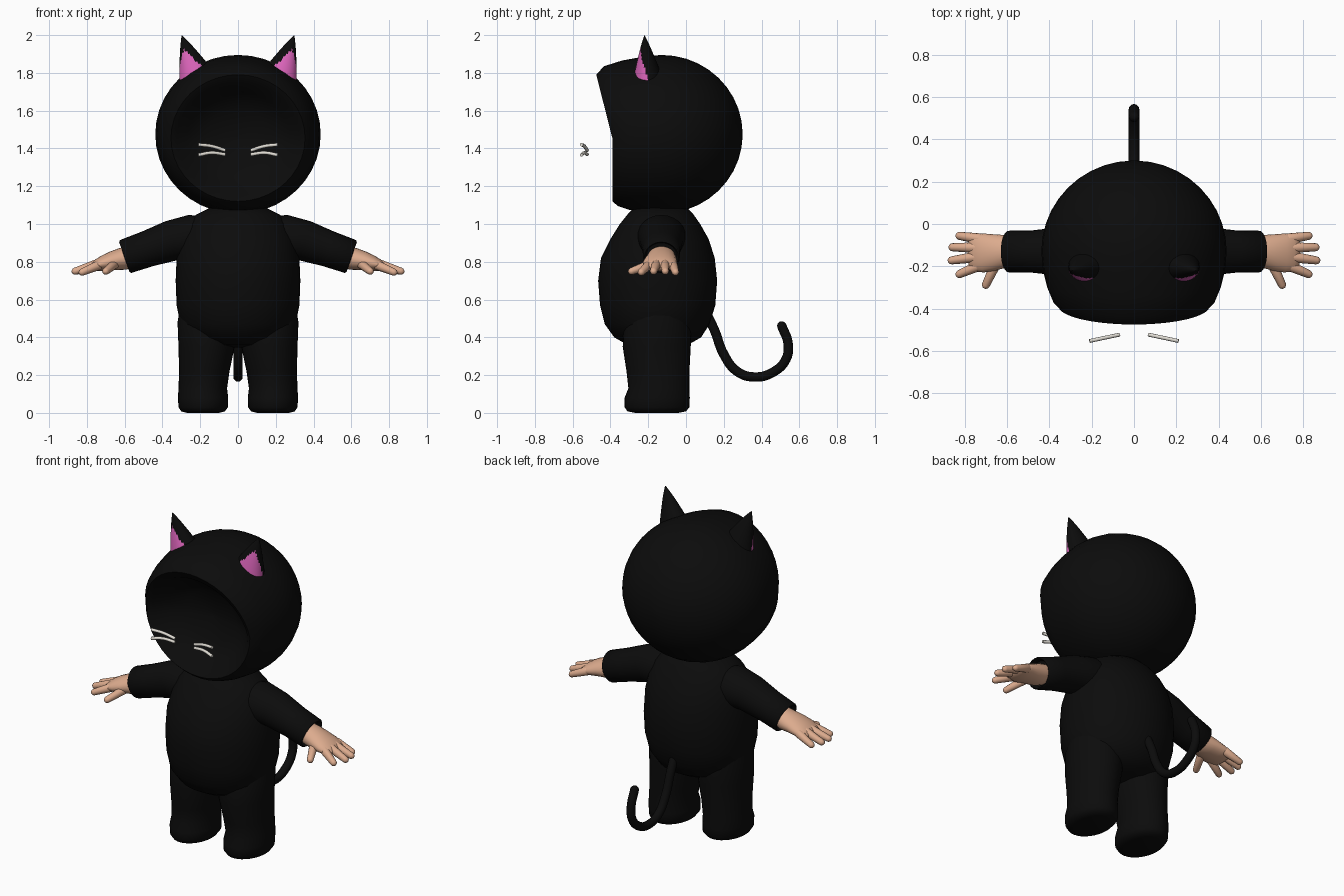
import bpy
import math
from mathutils import Vector

if "Cube" in bpy.data.objects:
    bpy.data.objects.remove(bpy.data.objects["Cube"])


def material(name, rgb):
    m = bpy.data.materials.new(name)
    m.diffuse_color = (*rgb, 1)
    m.use_nodes = True
    m.node_tree.nodes["Principled BSDF"].inputs["Base Color"].default_value = m.diffuse_color
    return m


BLACK = material("black_fabric", (0.0035, 0.0035, 0.0035))
SKIN = material("skin", (0.72, 0.41, 0.27))
PINK = material("ear_pink", (0.72, 0.13, 0.50))
WHITE = material("whisker_white", (0.75, 0.72, 0.66))


def loft(name, rings, mats):
    """Join equal rings of points into one smooth capped surface."""
    n = len(rings[0])
    verts = [p for r in rings for p in r]
    faces = []
    for i in range(len(rings) - 1):
        for j in range(n):
            k = (j + 1) % n
            faces.append((i * n + j, i * n + k, (i + 1) * n + k, (i + 1) * n + j))
    faces.append(tuple(reversed(range(n))))
    faces.append(tuple(range(len(verts) - n, len(verts))))
    me = bpy.data.meshes.new(name)
    me.from_pydata(verts, [], faces)
    for m in mats:
        me.materials.append(m)
    ob = bpy.data.objects.new(name, me)
    bpy.context.collection.objects.link(ob)
    bpy.context.view_layer.objects.active = ob
    bpy.ops.object.select_all(action='DESELECT')
    ob.select_set(True)
    bpy.ops.object.mode_set(mode='EDIT')
    bpy.ops.mesh.select_all(action='SELECT')
    bpy.ops.mesh.normals_make_consistent(inside=False)
    bpy.ops.object.mode_set(mode='OBJECT')
    bpy.ops.object.shade_smooth_by_angle(angle=math.radians(50))
    return ob


def circle(n):
    return [(math.cos(2 * math.pi * j / n), math.sin(2 * math.pi * j / n)) for j in range(n)]


def stack(rows, n=32):
    """Horizontal rings from rows of (z, x0, x1, y0, y1)."""
    return [[((a + b) / 2 + (b - a) / 2 * c, (d + e) / 2 + (e - d) / 2 * s, z)
             for c, s in circle(n)] for z, a, b, d, e in rows]


def limb(rows, tilt, side, n=24):
    """Rings along x, leaning by tilt, from rows of (x, y, z, ry, rz)."""
    return [[(side * (x + rz * s * math.sin(tilt)), y + ry * c, z + rz * s * math.cos(tilt))
             for c, s in circle(n)] for x, y, z, ry, rz in rows]


def capsule(name, a, b, ra, rb, mat, side=1, n=12):
    """Tapered finger with round ends."""
    a, b = Vector(a), Vector(b)
    d = (b - a).normalized()
    u = d.cross(Vector((0, 0, 1))).normalized()
    v = d.cross(u)
    steps = [(a, ra, t) for t in (-85, -45, 0)] + [(b, rb, t) for t in (0, 30, 60, 85)]
    rings = []
    for p, r, t in steps:
        t = math.radians(t)
        o, q = p + d * r * math.sin(t), r * math.cos(t)
        pts = [o + u * q * c + v * q * s for c, s in circle(n)]
        rings.append([(side * w.x, w.y, w.z) for w in pts])
    return loft(name, rings, [mat])


def tube(name, pts, radius, mat):
    """Smooth round tube through points, turned into a mesh."""
    cu = bpy.data.curves.new(name, 'CURVE')
    cu.dimensions = '3D'
    cu.bevel_depth, cu.bevel_resolution = radius, 4
    cu.use_fill_caps = True
    sp = cu.splines.new('BEZIER')
    sp.bezier_points.add(len(pts) - 1)
    for bp, p in zip(sp.bezier_points, pts):
        bp.co = p
        bp.handle_left_type = bp.handle_right_type = 'AUTO'
    sp.resolution_u = 6
    cu.materials.append(mat)
    ob = bpy.data.objects.new(name, cu)
    bpy.context.collection.objects.link(ob)


# Hood: round back, protruding brim, hollow face opening
hood_rows = []
for i in range(11):
    t = math.radians(89 - i * 8.9)
    r = math.cos(t)
    hood_rows.append((-0.13 + 0.43 * math.sin(t), 0.438 * r, 1.475, 0.42 * r, 0))
hood_rows += [(-0.22, 0.43, 1.475, 0.412, 0), (-0.30, 0.41, 1.47, 0.395, 0.04),
              (-0.36, 0.385, 1.465, 0.37, 0.075), (-0.39, 0.355, 1.455, 0.335, 0.085),
              (-0.37, 0.325, 1.45, 0.30, 0.08), (-0.31, 0.27, 1.45, 0.25, 0.05),
              (-0.26, 0.17, 1.45, 0.16, 0.01), (-0.24, 0.01, 1.45, 0.01, 0)]
loft("hood", [[(rx * c, y - k * max(s, 0), zc + rz * s) for c, s in circle(40)]
              for y, rx, zc, rz, k in hood_rows], [BLACK])

# Egg-shaped body
body_rows = [(1.09, 0.14, -0.27, 0.0), (1.05, 0.22, -0.31, 0.04), (1.0, 0.27, -0.35, 0.075),
             (0.92, 0.305, -0.40, 0.12), (0.82, 0.325, -0.45, 0.152), (0.70, 0.33, -0.465, 0.165),
             (0.57, 0.325, -0.455, 0.155), (0.47, 0.305, -0.43, 0.125), (0.40, 0.25, -0.38, 0.08),
             (0.36, 0.17, -0.31, 0.01), (0.345, 0.05, -0.20, -0.10)]
loft("body", stack([(z, -x, x, a, b) for z, x, a, b in body_rows], 40), [BLACK])

# Tail
tube("tail", [(0, y, z) for y, z in [(0.08, 0.58), (0.15, 0.44), (0.20, 0.31), (0.27, 0.22),
                                    (0.36, 0.19), (0.46, 0.215), (0.53, 0.285), (0.54, 0.37),
                                    (0.507, 0.46)]], 0.025, BLACK)
capsule("tail_tip", (0, 0.525, 0.42), (0, 0.507, 0.46), 0.02, 0.025, BLACK)

for side, tag in ((1, "right"), (-1, "left")):
    # Leg with rounded foot
    leg_rows = [(0.0, 0.10, 0.27, -0.27, -0.04), (0.008, 0.07, 0.30, -0.31, 0.0),
                (0.03, 0.053, 0.315, -0.325, 0.018), (0.08, 0.052, 0.318, -0.325, 0.02),
                (0.13, 0.058, 0.315, -0.305, 0.018), (0.22, 0.045, 0.312, -0.315, 0.018),
                (0.35, 0.018, 0.315, -0.335, 0.025), (0.48, 0.005, 0.32, -0.33, 0.03),
                (0.60, 0.03, 0.30, -0.28, 0.0)]
    loft("leg_" + tag, stack([(z, side * a, side * b, c, d) for z, a, b, c, d in leg_rows]), [BLACK])

    # Sleeve with folded-in cuff
    sleeve_rows = [(0.10, -0.13, 0.93, 0.10, 0.11), (0.22, -0.13, 0.93, 0.13, 0.125),
                   (0.35, -0.13, 0.912, 0.115, 0.108), (0.48, -0.13, 0.868, 0.10, 0.096),
                   (0.595, -0.13, 0.828, 0.098, 0.092), (0.602, -0.13, 0.825, 0.09, 0.084),
                   (0.575, -0.13, 0.834, 0.08, 0.07)]
    loft("sleeve_" + tag, limb(sleeve_rows, 0.33, side), [BLACK])

    # Hand: palm, four fingers and thumb
    palm_rows = [(0.55, -0.13, 0.835, 0.07, 0.055), (0.61, -0.13, 0.815, 0.078, 0.06),
                 (0.66, -0.135, 0.805, 0.086, 0.052), (0.71, -0.137, 0.792, 0.092, 0.042),
                 (0.75, -0.136, 0.78, 0.088, 0.031), (0.775, -0.136, 0.773, 0.075, 0.018),
                 (0.782, -0.136, 0.772, 0.05, 0.008)]
    loft("palm_" + tag, limb(palm_rows, 0.35, side), [SKIN])
    fingers = [((0.73, -0.07, 0.785), (0.825, -0.056, 0.745)),
               ((0.74, -0.112, 0.79), (0.858, -0.11, 0.75)),
               ((0.74, -0.155, 0.79), (0.862, -0.172, 0.75)),
               ((0.73, -0.195, 0.785), (0.825, -0.237, 0.745)),
               ((0.65, -0.18, 0.79), (0.70, -0.288, 0.75))]
    for i, (a, b) in enumerate(fingers):
        capsule("%s_%s" % ("thumb" if i == 4 else "finger_%d" % (i + 1), tag),
                a, b, 0.026, 0.019, SKIN, side)

    # Pointed ear with pink front patch
    n, steps = 40, 14
    base, tip = Vector((0.218, -0.20, 1.77)), Vector((0.297, -0.22, 1.997))
    rings = []
    for i in range(steps + 1):
        t = i / steps
        p = base.lerp(tip, t)
        w = max((1 - t) ** 0.85, 0.02)
        rings.append([(side * (p.x + 0.093 * w * c), p.y + 0.078 * w * s,
                       p.z - 0.035 * w * c) for c, s in circle(n)])
    ear = loft("ear_" + tag, rings, [BLACK, PINK])
    for f in ear.data.polygons:
        if f.index >= n * steps:
            continue
        t = (f.index // n + 0.5) / steps
        ang = (f.index % n + 0.5) / n * 360
        if t < 0.68 and abs(ang - 295) < 72 * math.sqrt(1 - t / 0.68):
            f.material_index = 1

    # Whiskers
    for name, zs in (("upper", (1.39, 1.412, 1.42)), ("lower", (1.368, 1.377, 1.365))):
        tube("whisker_%s_%s" % (name, tag),
             [(side * x, y, z) for x, y, z in zip((0.068, 0.14, 0.21), (-0.523, -0.538, -0.553), zs)],
             0.009, WHITE)
